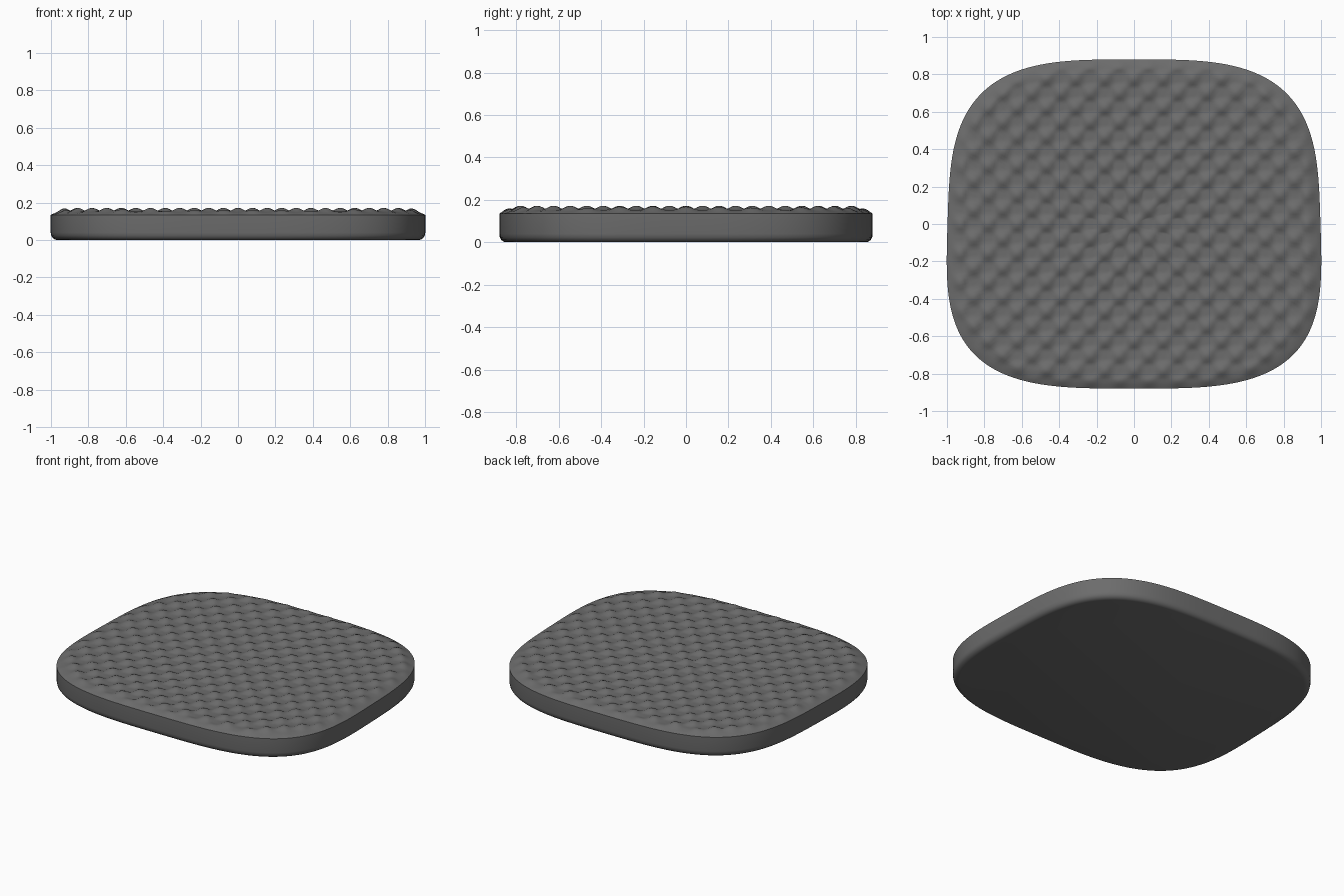
import bpy, bmesh, math

if "Cube" in bpy.data.objects:
    bpy.data.objects.remove(bpy.data.objects["Cube"])

SEGMENTS = 320      # points around the outline
RINGS = 76          # rings across the quilted top
PITCH = 0.078       # spacing between bump rows
POWER = 2 / 3.4     # rounded-square outline
RIM_Z = 0.135
CROWN_Z = 0.157


def outline(t):
    """Rounded square, slightly narrower towards the back."""
    c, s = math.cos(t), math.sin(t)
    y = 0.88 * math.copysign(abs(s) ** POWER, s)
    x = (0.997 - 0.031 * y) * math.copysign(abs(c) ** POWER, c)
    return x, y


def even_outline(n):
    """Resample the outline into equally spaced points."""
    fine = [outline(2 * math.pi * i / 8000) for i in range(8001)]
    dist = [0.0]
    for a, b in zip(fine, fine[1:]):
        dist.append(dist[-1] + math.dist(a, b))
    points, k = [], 0
    for i in range(n):
        target = dist[-1] * i / n
        while dist[k + 1] <= target:
            k += 1
        f = (target - dist[k]) / (dist[k + 1] - dist[k])
        a, b = fine[k], fine[k + 1]
        points.append((a[0] + (b[0] - a[0]) * f, a[1] + (b[1] - a[1]) * f))
    return points


def top_height(x, y, s):
    """Rounded shoulder plus staggered bumps that fade at the rim."""
    fade = min(1, (1 - s) / 0.08)
    wave = math.cos(math.pi * x / PITCH) * math.cos(math.pi * y / PITCH)
    shoulder = (CROWN_Z - RIM_Z) * math.sin(math.pi / 2 * fade)
    return RIM_Z + shoulder + 0.015 * fade * max(wave, -0.3)


points = even_outline(SEGMENTS)
bm = bmesh.new()


def add_ring(s, height):
    return [bm.verts.new((x * s, y * s, height(x * s, y * s, s))) for x, y in points]


# Underside, rounded lower edge and upright side wall
rings = []
for s, z in ((0.965, 0), (0.978, 0.003), (0.989, 0.011), (0.997, 0.023), (1, 0.04)):
    rings.append(add_ring(s, lambda x, y, s, z=z: z))
# Quilted top, from the rim to the middle
for i in range(RINGS):
    rings.append(add_ring(1 - i / RINGS, top_height))

for lower, upper in zip(rings, rings[1:]):
    for i in range(SEGMENTS):
        j = (i + 1) % SEGMENTS
        bm.faces.new((lower[i], lower[j], upper[j], upper[i]))
bm.faces.new(list(reversed(rings[0])))
centre = bm.verts.new((0, 0, top_height(0, 0, 0)))
for i in range(SEGMENTS):
    bm.faces.new((rings[-1][i], rings[-1][(i + 1) % SEGMENTS], centre))
bmesh.ops.recalc_face_normals(bm, faces=bm.faces)

mesh = bpy.data.meshes.new("seat_cushion")
bm.to_mesh(mesh)
bm.free()

# One dark grey fabric colour
fabric = bpy.data.materials.new("dark grey fabric")
fabric.diffuse_color = (0.15, 0.15, 0.15, 1)
fabric.use_nodes = True
fabric.node_tree.nodes["Principled BSDF"].inputs["Base Color"].default_value = fabric.diffuse_color
mesh.materials.append(fabric)

cushion = bpy.data.objects.new("seat_cushion", mesh)
bpy.context.collection.objects.link(cushion)
bpy.context.view_layer.objects.active = cushion
cushion.select_set(True)
bpy.ops.object.shade_smooth_by_angle(angle=math.radians(40))
